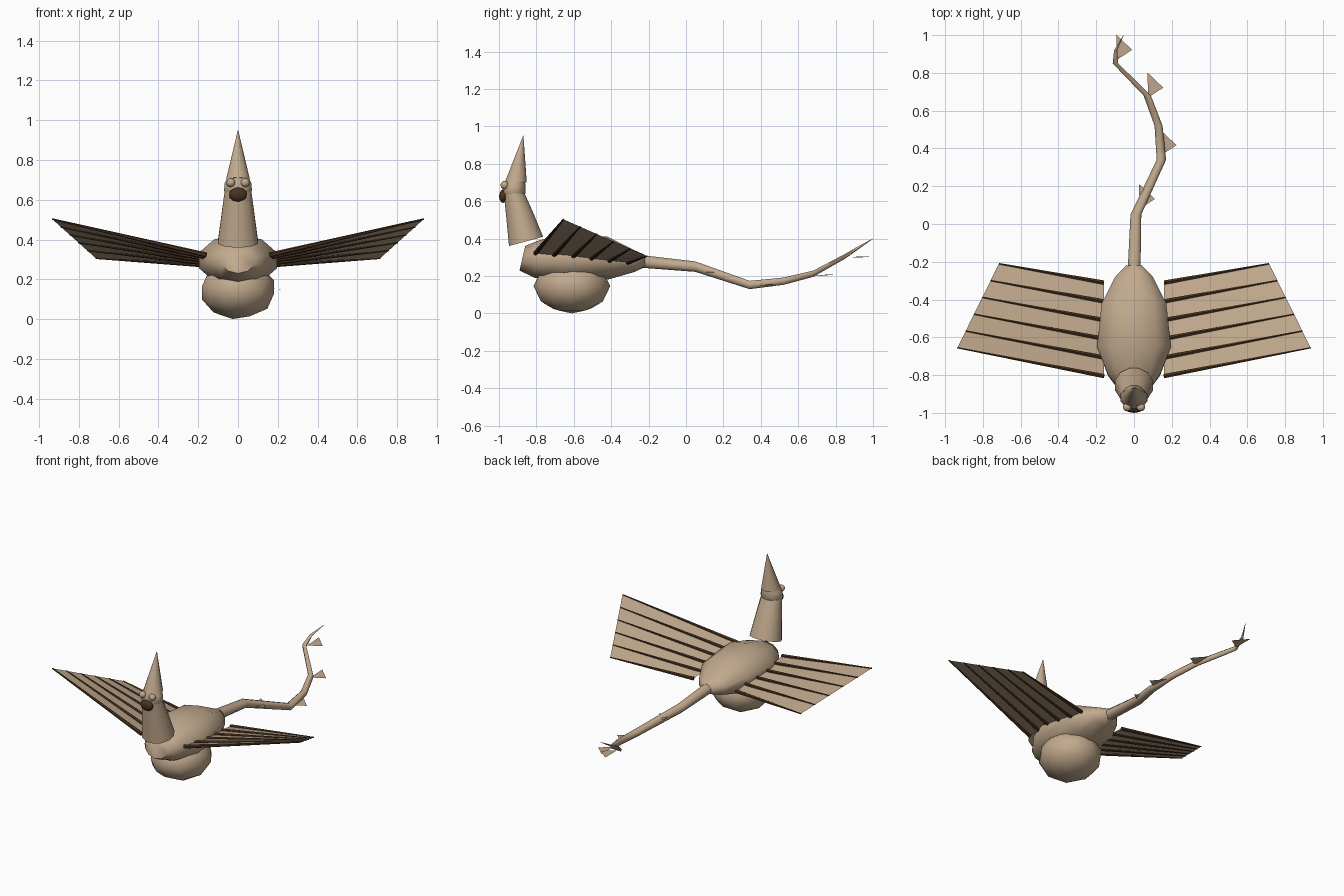
import bpy, bmesh
from math import radians, sin, cos, pi
from mathutils import Vector, Matrix

cube = bpy.data.objects.get("Cube")
if cube:
    bpy.data.objects.remove(cube)


def material(name, rgb):
    m = bpy.data.materials.new(name)
    m.use_nodes = True
    m.diffuse_color = (*rgb, 1)
    bsdf = m.node_tree.nodes["Principled BSDF"]
    bsdf.inputs["Base Color"].default_value = (*rgb, 1)
    bsdf.inputs["Roughness"].default_value = 0.8
    return m


TAN = material("tan", (0.54, 0.40, 0.27))
DARK = material("dark brown", (0.065, 0.033, 0.015))


def finish(name, bm, mat, angle=50, recalc=True):
    if recalc:
        bmesh.ops.recalc_face_normals(bm, faces=bm.faces)
    for f in bm.faces:
        f.smooth = angle > 0
    me = bpy.data.meshes.new(name)
    bm.to_mesh(me)
    bm.free()
    if angle:
        me.set_sharp_from_angle(angle=radians(angle))
    me.materials.append(mat)
    ob = bpy.data.objects.new(name, me)
    bpy.context.collection.objects.link(ob)
    return ob


def loft(name, rings, sides, mat, angle=50):
    """Skin through elliptical rings: (x, y, z, half width, half depth, tilt about x)."""
    bm = bmesh.new()
    loops = []
    for x, y, z, ru, rv, tilt in rings:
        t = radians(tilt)
        v = Vector((0, cos(t), sin(t)))
        loop = []
        for i in range(sides):
            a = 2 * pi * (i + 0.5) / sides
            loop.append(bm.verts.new(Vector((x + ru * cos(a), y, z)) + v * rv * sin(a)))
        loops.append(loop)
    for a, b in zip(loops, loops[1:]):
        for i in range(sides):
            j = (i + 1) % sides
            bm.faces.new((a[i], a[j], b[j], b[i]))
    bm.faces.new(loops[0])
    bm.faces.new(loops[-1])
    return finish(name, bm, mat, angle)


def ball(name, centre, size, mat, turn=0, angle=60, detail=2):
    bm = bmesh.new()
    bmesh.ops.create_icosphere(bm, subdivisions=detail, radius=1)
    bm.transform(Matrix.Translation(centre) @ Matrix.Diagonal((*size, 1))
                 @ Matrix.Rotation(radians(turn), 4, "Y"))
    return finish(name, bm, mat, angle)


def sheet(name, points, mat):
    """Thin single face turned upward."""
    bm = bmesh.new()
    f = bm.faces.new([bm.verts.new(p) for p in points])
    f.normal_update()
    if f.normal.z < 0:
        f.normal_flip()
    return finish(name, bm, mat, 0, False)


def rod(name, a, b, r1, r2, mat):
    bm = bmesh.new()
    d = b - a
    bmesh.ops.create_cone(bm, cap_ends=True, segments=6, radius1=r1, radius2=r2, depth=d.length)
    bm.transform(Matrix.Translation((a + b) / 2) @ d.to_track_quat("Z", "Y").to_matrix().to_4x4())
    return finish(name, bm, mat, 40)


# Body and belly
loft("body", [
    (0, -0.875, 0.295, 0.085, 0.067, 77),
    (0, -0.80, 0.29, 0.145, 0.10, 84),
    (0, -0.65, 0.295, 0.205, 0.13, 90),
    (0, -0.42, 0.295, 0.18, 0.115, 90),
    (0, -0.28, 0.28, 0.105, 0.06, 90),
    (0, -0.22, 0.28, 0.045, 0.033, 90)], 10, TAN, 60)
ball("belly", (0, -0.61, 0.146), (0.192, 0.205, 0.147), TAN, 8)

# Neck, head and pointed crest
loft("neck", [
    (0, -0.855, 0.385, 0.105, 0.098, 15),
    (0, -0.89, 0.53, 0.085, 0.075, 10),
    (0, -0.918, 0.64, 0.07, 0.058, 0)], 12, TAN)
loft("head", [
    (0, -0.918, 0.615, 0.055, 0.045, 0),
    (0, -0.92, 0.645, 0.074, 0.062, 0),
    (0, -0.918, 0.685, 0.07, 0.06, 0),
    (0, -0.91, 0.725, 0.05, 0.045, 0)], 10, TAN)
loft("crest", [
    (0, -0.908, 0.705, 0.061, 0.059, -6),
    (0, -0.87, 0.95, 0.001, 0.001, 0)], 12, TAN)
ball("beak", (0, -0.978, 0.626), (0.047, 0.022, 0.036), DARK)
for side, label in ((1, "left"), (-1, "right")):
    ball(label + "_eye", (side * 0.036, -0.97, 0.686), (0.023, 0.022, 0.023), TAN)

# Wings: skin stretched over six tapered ribs
RIBS = 6
for side, label in ((1, "left"), (-1, "right")):
    root_front = Vector((side * 0.16, -0.805, 0.322))
    root_back = Vector((side * 0.16, -0.31, 0.272))
    tip_front = Vector((side * 0.935, -0.655, 0.503))
    tip_back = Vector((side * 0.715, -0.21, 0.306))
    pairs = []
    for i in range(RIBS):
        t = i / (RIBS - 1)
        pairs.append((root_front.lerp(root_back, t), tip_front.lerp(tip_back, t)))
    for i, (root, tip) in enumerate(pairs):
        rod(f"{label}_wing_rib_{i + 1}", root, tip, 0.013, 0.004, DARK)
    for i, (a, b) in enumerate(zip(pairs, pairs[1:])):
        sheet(f"{label}_wing_skin_{i + 1}", (a[0], a[1], b[1], b[0]), TAN)

# Winding tail
loft("tail", [
    (0, -0.26, 0.28, 0.037, 0.037, 90),
    (0.01, 0.05, 0.25, 0.031, 0.03, 90),
    (0.145, 0.34, 0.152, 0.027, 0.024, 90),
    (0.13, 0.52, 0.172, 0.023, 0.021, 90),
    (0.07, 0.68, 0.212, 0.021, 0.018, 90),
    (-0.098, 0.85, 0.305, 0.016, 0.014, 90),
    (-0.097, 0.92, 0.35, 0.009, 0.009, 90),
    (-0.055, 1.0, 0.40, 0.001, 0.001, 90)], 8, TAN)

# Tail fins
for i, (x, y, z) in enumerate(((0.03, 0.08, 0.222), (0.145, 0.365, 0.153),
                               (0.075, 0.67, 0.205), (-0.09, 0.87, 0.302))):
    sheet(f"tail_fin_{i + 1}", ((x, y, z), (x + 0.08, y + 0.052, z - 0.004),
                                (x - 0.004, y + 0.132, z + 0.003)), TAN)
